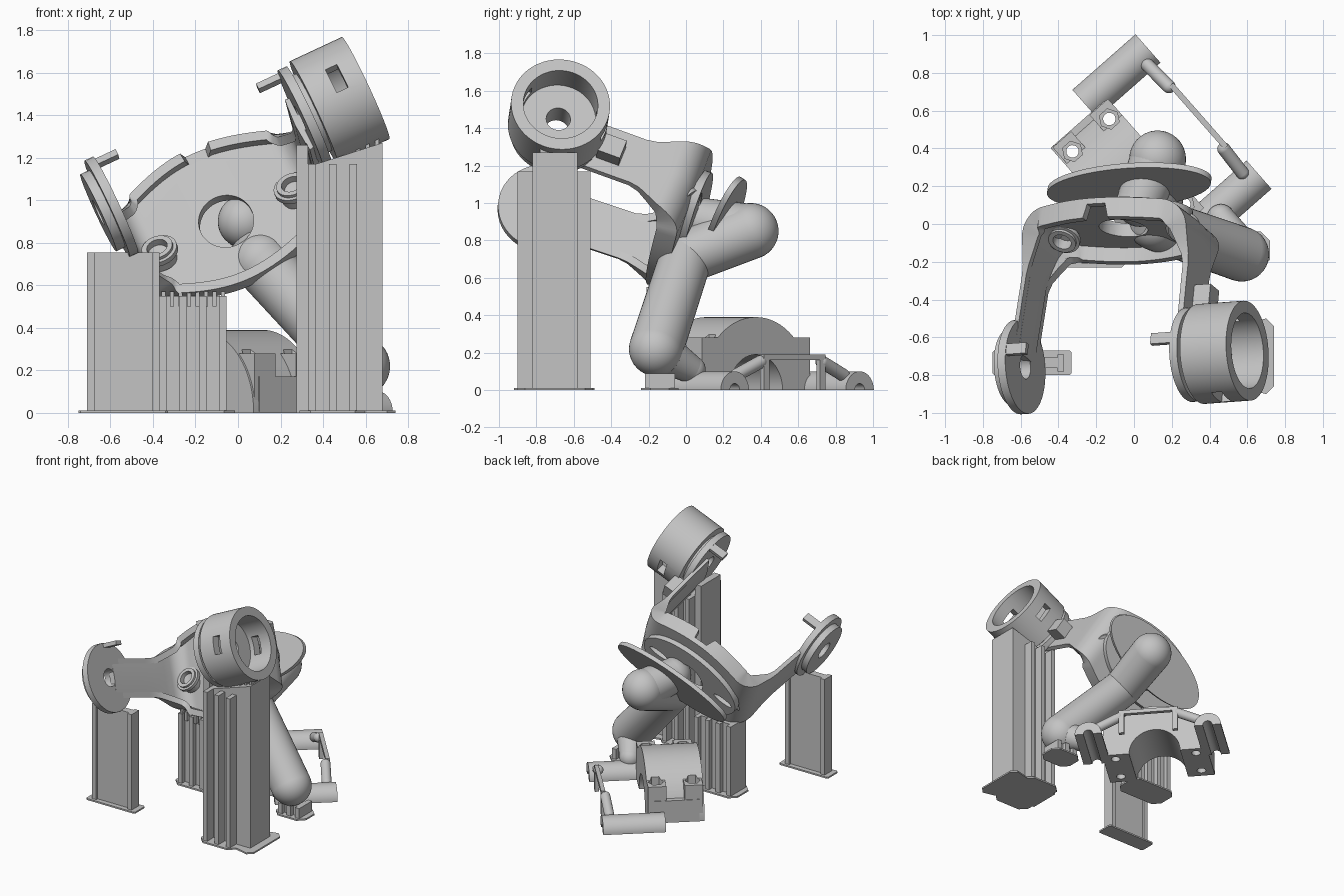
import bpy, bmesh, math
from math import sin, cos, pi
from mathutils import Matrix, Vector

old = bpy.data.objects.get("Cube")
if old:
    bpy.data.objects.remove(old, do_unlink=True)

grey = bpy.data.materials.new("plain_grey")
grey.use_nodes = True
COLOUR = (0.55, 0.55, 0.55, 1)
grey.diffuse_color = COLOUR
grey.node_tree.nodes["Principled BSDF"].inputs["Base Color"].default_value = COLOUR


def frame(origin, x, y):
    x = Vector(x).normalized()
    z = x.cross(Vector(y)).normalized()
    y = z.cross(x)
    m = Matrix((x, y, z)).transposed().to_4x4()
    m.translation = origin
    return m


# tilted fork frame (x = wheel axle, y = towards the hub) and the floor clamp frame
FORK = frame((-0.155, -0.725, 1.175), (0.9, 0.065, 0.42), (0.08, 0.94, -0.345))
CLAMP = frame((-0.03, 0.245, 0), (0.75, 0.66, 0), (-0.66, 0.75, 0))
WORLD = Matrix.Identity(4)


def finish(name, bm, m=WORLD):
    bmesh.ops.recalc_face_normals(bm, faces=bm.faces)
    me = bpy.data.meshes.new(name)
    bm.to_mesh(me)
    bm.free()
    me.transform(m)
    me.materials.append(grey)
    ob = bpy.data.objects.new(name, me)
    bpy.context.collection.objects.link(ob)
    return ob


def select(ob):
    bpy.ops.object.select_all(action='DESELECT')
    ob.select_set(True)
    bpy.context.view_layer.objects.active = ob


def smooth(ob):
    select(ob)
    bpy.ops.object.shade_smooth_by_angle(angle=math.radians(35))
    return ob


def oval(ru, rv=None, u=0, v=0, n=48, arc=2 * pi):
    rv = rv or ru
    steps = n if arc > 6 else n + 1
    return [(u + ru * cos(arc * i / n), v + rv * sin(arc * i / n)) for i in range(steps)]


def prism(name, outline, lo, hi, axis, m=WORLD):
    place = {'x': lambda u, v, w: (w, u, v), 'y': lambda u, v, w: (u, w, v),
             'z': lambda u, v, w: (u, v, w)}[axis]
    bm = bmesh.new()
    rings = [[bm.verts.new(place(u, v, w)) for u, v in outline] for w in (lo, hi)]
    for ring in rings:
        bm.faces.new(ring)
    n = len(outline)
    for i in range(n):
        j = (i + 1) % n
        bm.faces.new((rings[0][i], rings[0][j], rings[1][j], rings[1][i]))
    return smooth(finish(name, bm, m))


def box(name, x, y, z, m=WORLD):
    return prism(name, [(x[0], y[0]), (x[1], y[0]), (x[1], y[1]), (x[0], y[1])], *z, 'z', m)


def cut(ob, cutter):
    mod = ob.modifiers.new("cut", 'BOOLEAN')
    mod.operation, mod.object, mod.solver = 'DIFFERENCE', cutter, 'EXACT'
    select(ob)
    bpy.ops.object.modifier_apply(modifier=mod.name)
    bpy.data.objects.remove(cutter, do_unlink=True)
    smooth(ob)


def capsule(name, a, b, r, r2=None):
    a, b = Vector(a), Vector(b)
    r2 = r2 or r
    rot = (b - a).to_track_quat('Z', 'Y').to_matrix().to_4x4()
    bm = bmesh.new()
    for p, rad in ((a, r), (b, r2)):
        bmesh.ops.create_uvsphere(bm, u_segments=40, v_segments=20, radius=rad,
                                  matrix=Matrix.Translation(p) @ rot)
    bmesh.ops.create_cone(bm, segments=40, radius1=r, radius2=r2, depth=(b - a).length,
                          matrix=Matrix.Translation((a + b) / 2) @ rot)
    return smooth(finish(name, bm))


# fork: a U-shaped strip, wide across the hub, with lips folded forward
HALF, BACK, ROUND = 0.485, 0.78, 0.12
path = [(-HALF, 0.05 + 0.06 * i, 1, 0) for i in range(10)]
for i in range(9):
    t = pi / 2 * i / 8
    path.append((-HALF + ROUND * (1 - cos(t)), BACK - ROUND * (1 - sin(t)), cos(t), -sin(t)))
path += [((HALF - ROUND) * (i / 18 - 1), BACK, 0, -1) for i in range(1, 19)]
path += [(-x, y, -nx, ny) for x, y, nx, ny in reversed(path[:-1])]
bm = bmesh.new()
rows = []
for x, y, nx, ny in path:
    k = min(1, max(0, (y - 0.47) / 0.27))
    k = k * k * (3 - 2 * k)
    h = 0.115 + 0.085 * k + 0.125 * k * cos(pi / 2 * x / HALF)
    lip = 0.012 + 0.085 * k
    top = 0.02 if -0.03 < x < 0.09 and k > 0.9 else lip
    x += 0.05 * max(0, -x) / HALF * y / BACK  # the right arm leans inwards
    rows.append([bm.verts.new(p) for p in (
        (x + nx * top, y + ny * top, h), (x, y, h), (x, y, 0),
        (x, y, -h * 1.06), (x + nx * lip, y + ny * lip, -h * 1.06))])
for r, s in zip(rows, rows[1:]):
    for i in range(4):
        bm.faces.new((r[i], s[i], s[i + 1], r[i + 1]))
fork = finish("fork", bm, FORK)
mod = fork.modifiers.new("thickness", 'SOLIDIFY')
mod.thickness, mod.offset = 0.045, 0
select(fork)
bpy.ops.object.modifier_apply(modifier=mod.name)
cut(fork, prism("cutter", oval(0.13, u=0.02, v=-0.03), 0.6, 0.9, 'y', FORK))

# slotted raised rim on the back of the hub and the tilted shield behind it
rim = prism("hub_back_rim", oval(0.41, 0.24, u=0.01), 0.79, 0.835, 'y', FORK)
cut(rim, prism("cutter", oval(0.13, u=0.02, v=-0.03), 0.7, 0.9, 'y', FORK))
for s in (-0.29, 0.29):
    cut(rim, prism("cutter", oval(0.08, 0.025, u=s), 0.7, 0.9, 'y', FORK))
TILT = (FORK @ Matrix.Translation((0.06, 0.975, 0.03)) @ Matrix.Rotation(math.radians(-12), 4, 'X')
        @ Matrix.Rotation(math.radians(2), 4, 'Z'))
prism("shield", oval(0.47, 0.19), -0.016, 0.016, 'y', TILT)

# hub bosses, tipped upwards and half sunk into the hub
for side, x in (("right", -0.33), ("left", 0.37)):
    TIP = FORK @ Matrix.Translation((x, 0.73, -0.035)) @ Matrix.Rotation(math.radians(-28), 4, 'X')
    for label, r, lo, hi in (("boss", 0.075, -0.03, 0.06), ("boss_collar", 0.092, -0.015, 0.01)):
        ob = prism(f"{side}_{label}", oval(r), lo, hi, 'y', TIP)
        cut(ob, prism("cutter", oval(0.05), -0.1, 0.035, 'y', TIP))

# end discs, their washers and stop pegs
for side, s, shift in (("right", -1, 0), ("left", 1, 0.03)):
    for label, r, lo, hi in (("disc", 0.25, 0.465, 0.51), ("washer", 0.2, 0.51, 0.555)):
        lo, hi = sorted((s * lo + shift, s * hi + shift))
        ob = prism(f"{side}_{label}", oval(r), lo, hi, 'x', FORK)
        cut(ob, prism("cutter", oval(0.065), lo - 0.1, hi + 0.1, 'x', FORK))
    box(f"{side}_peg", sorted((s * 0.35 + shift, s * 0.49 + shift)), (-0.02, 0.04),
        (0.215, 0.245), FORK)

# open motor can with side windows
can = prism("motor_can", oval(0.265, n=64), 0.565, 0.835, 'x', FORK)
cut(can, prism("cutter", oval(0.2, n=64), 0.65, 0.9, 'x', FORK))
cut(can, prism("cutter", oval(0.065), 0.5, 0.7, 'x', FORK))
cut(can, box("cutter", (0.685, 0.745), (-0.4, 0.4), (-0.055, 0.075), FORK))
box("arm_clip", (0.5, 0.6), (0.25, 0.38), (-0.07, 0.04), FORK)

# jointed leg running from the hub to the floor
BALL, KNEE, FOOT = (0.125, 0.345, 0.85), (0.11, 0.0, 0.71), (0.57, -0.16, 0.22)
capsule("hub_stem", BALL, (0.03, 0.11, 0.9), 0.145, 0.125)
capsule("upper_leg", BALL, KNEE, 0.15, 0.14)
capsule("lower_leg", KNEE, FOOT, 0.14, 0.145)
capsule("foot_link", FOOT, (0.46, 0.03, 0.11), 0.12, 0.075)

# floor clamp: arched drum with bored nut towers on both sides
drum = prism("clamp_drum", oval(0.39, arc=pi), -0.205, 0.195, 'x', CLAMP)
cut(drum, prism("cutter", oval(0.19), -0.3, 0.3, 'x', CLAMP))
for side, s in (("rear", 1), ("front", -1)):
    flange = box(f"{side}_flange", (-0.17, 0.17), sorted((s * 0.2, s * 0.39)), (0, 0.17), CLAMP)
    for i, t in enumerate((-0.13, 0.13)):
        tower = box(f"{side}_nut_tower_{i + 1}", (t - 0.065, t + 0.065),
                    sorted((s * 0.2, s * 0.385)), (0, 0.28), CLAMP)
        for ob in (drum, flange, tower):
            cut(ob, prism("cutter", oval(0.055, u=t, v=s * 0.3, n=6), 0.22, 0.45, 'z', CLAMP))
            cut(ob, prism("cutter", oval(0.033, u=t, v=s * 0.3, n=20), -0.1, 0.4, 'z', CLAMP))
    # half-round cylinder, open along its core
    shell = oval(0.1, u=s * 0.445, n=24, arc=pi)
    core = oval(0.035, u=s * 0.445, n=12, arc=pi)[::-1]
    prism(f"{side}_cylinder", shell + core, 0.085, 0.53, 'x', CLAMP)
    capsule(f"{side}_rod", CLAMP @ Vector((0.47, s * 0.38, 0.08)),
            CLAMP @ Vector((0.48, s * 0.22, 0.15)), 0.035)
    box(f"{side}_link_leg", (0.48, 0.51), sorted((s * 0.18, s * 0.22)), (0, 0.19), CLAMP)
box("link_bar", (0.48, 0.51), (-0.22, 0.22), (0.16, 0.19), CLAMP)


# fluted support columns on thin chamfered base plates
def column(name, x, y, z, fins, pad=0.04, depth=0.2):
    c = 0.05 if y[1] - y[0] > 0.15 else 0.01
    x0, x1, y0, y1 = x[0] - pad, x[1] + pad, y[0] - pad / 2, y[1] + pad / 2
    prism(name + "_base", [(x0 + c, y0), (x1 - c, y0), (x1, y0 + c), (x1, y1 - c),
                           (x1 - c, y1), (x0 + c, y1), (x0, y1 - c), (x0, y0 + c)], 0, 0.012, 'z')
    inset = (y[1] - y[0]) * depth
    box(name + "_core", (x[0] + 0.005, x[1] - 0.005), (y[0] + inset, y[1] - inset), (0, z))
    for i in range(fins):
        fx = x[0] + (x[1] - x[0] - 0.035) * i / max(1, fins - 1)
        box(f"{name}_fin_{i + 1}", (fx, fx + 0.035), y, (0, z))


column("right_disc_support", (-0.71, -0.37), (-0.78, -0.69), 0.755, 2)
column("hub_support", (-0.37, -0.055), (-0.21, -0.02), 0.55, 4)
column("motor_support", (0.33, 0.56), (-0.9, -0.51), 1.17, 3, 0.04, 0.25)
column("foot_support", (0.5, 0.68), (-0.22, -0.06), 0.09, 3)
prism("motor_cradle", [(0.275, 0), (0.68, 0), (0.68, 1.27), (0.4, 1.18), (0.33, 1.16),
                       (0.33, 1.26), (0.275, 1.26)], -0.82, -0.58, 'y')
prism("motor_base_wing", [(0.5, -0.85), (0.7, -0.9), (0.74, -0.86), (0.74, -0.54),
                          (0.7, -0.5), (0.5, -0.55)], 0, 0.012, 'z')

# small break-away tips under the motor and the hub lip
for i in range(6):
    x = 0.42 + 0.045 * i
    box(f"motor_tip_{i + 1}", (x, x + 0.018), (-0.78, -0.62), (1.15, 1.2 + 0.02 * i))
for i in range(8):
    x = -0.36 + 0.04 * i
    box(f"hub_tip_{i + 1}", (x, x + 0.02), (-0.2, -0.12), (0.5, 0.57))
